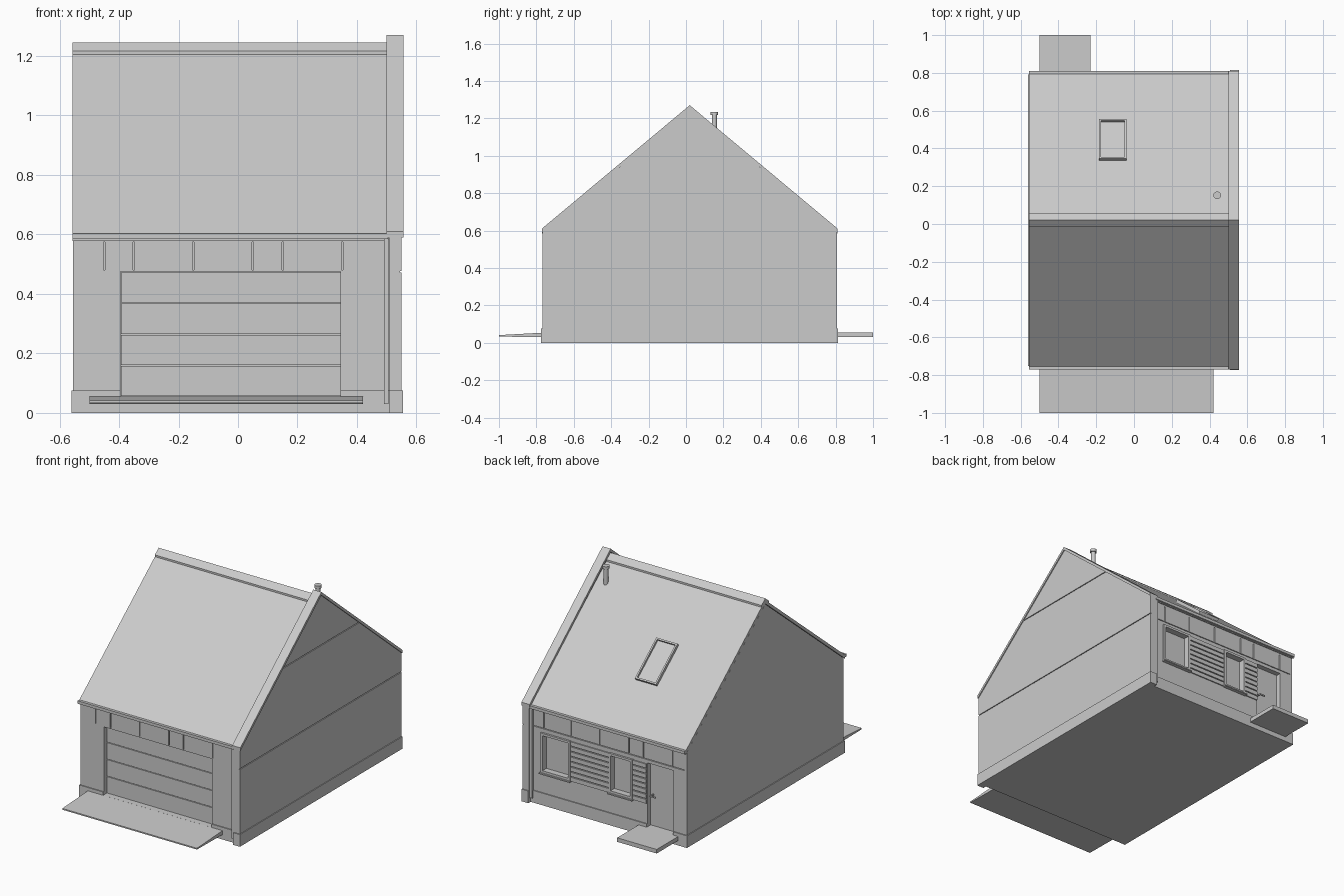
import bpy, bmesh, math

if "Cube" in bpy.data.objects:
    bpy.data.objects.remove(bpy.data.objects["Cube"])

grey = bpy.data.materials.new("light_grey")
grey.diffuse_color = (0.6, 0.6, 0.6, 1)
grey.use_nodes = True
grey.node_tree.nodes["Principled BSDF"].inputs["Base Color"].default_value = grey.diffuse_color
RIDGE = 0.02                      # y of the ridge line
FRONT, BACK = -0.745, 0.785       # wall planes


def finish(name, bm):
    bmesh.ops.recalc_face_normals(bm, faces=bm.faces)
    me = bpy.data.meshes.new(name)
    bm.to_mesh(me)
    bm.free()
    me.materials.append(grey)
    ob = bpy.data.objects.new(name, me)
    bpy.context.collection.objects.link(ob)
    return ob


def add_box(bm, x0, x1, y0, y1, z0, z1):
    vs = bmesh.ops.create_cube(bm, size=1)["verts"]
    for v in vs:
        v.co = ((x0 + x1) / 2 + v.co.x * (x1 - x0),
                (y0 + y1) / 2 + v.co.y * (y1 - y0),
                (z0 + z1) / 2 + v.co.z * (z1 - z0))


def boxes(name, *dims):
    bm = bmesh.new()
    for d in dims:
        add_box(bm, *d)
    return finish(name, bm)


def prism(name, profile, x0, x1):
    """Extrude a (y, z) profile along x."""
    bm = bmesh.new()
    f = bm.faces.new([bm.verts.new((x0, y, z)) for y, z in profile])
    ext = bmesh.ops.extrude_face_region(bm, geom=[f])["geom"]
    for v in ext:
        if isinstance(v, bmesh.types.BMVert):
            v.co.x = x1
    return finish(name, bm)


def cut(ob, cutter):
    m = ob.modifiers.new("cut", "BOOLEAN")
    m.operation, m.solver, m.object = "DIFFERENCE", "EXACT", cutter
    bpy.context.view_layer.objects.active = ob
    bpy.ops.object.modifier_apply(modifier=m.name)


def house(half, eave, top, z0=0.0):
    return [(RIDGE - half, z0), (RIDGE + half, z0), (RIDGE + half, eave),
            (RIDGE, top), (RIDGE - half, eave)]


def chevron(half, eave, top, t):
    return [(RIDGE - half, eave), (RIDGE, top), (RIDGE + half, eave),
            (RIDGE + half, eave - t), (RIDGE, top - t), (RIDGE - half, eave - t)]


# main body and its plinth
body = prism("house_body", house(0.765, 0.585, 1.21), -0.555, 0.512)
plinth = boxes("plinth", (-0.56, 0.512, FRONT - 0.006, BACK + 0.006, 0, 0.075))

# openings: garage door, back door and two windows
WIN = [(0.235, 0.437), (-0.19, -0.028)]
openings = [(-0.395, 0.345, FRONT - 0.05, FRONT + 0.05, 0.055, 0.475),
            (-0.465, -0.285, BACK - 0.045, BACK + 0.05, 0.055, 0.45)]
openings += [(a + 0.012, b - 0.012, BACK - 0.03, BACK + 0.05, 0.215, 0.435) for a, b in WIN]
# panel seams under the eaves
s = 0.0025
seams = [(x - s, x + s, FRONT - 0.02, FRONT + 0.008, 0.48, 0.575)
         for x in (-0.45, -0.35, -0.15, 0.05, 0.15, 0.35)]
seams += [(x - s, x + s, BACK - 0.008, BACK + 0.02, 0.476, 0.575)
          for x in (0.42, 0.235, 0.04, -0.16, -0.26, -0.46)]
seams.append((-0.54, 0.5, BACK - 0.008, BACK + 0.02, 0.47, 0.4745))
cutter = boxes("opening_cutter", *openings, *seams)
cutter.hide_render = True
cut(body, cutter)
cut(plinth, cutter)
bpy.data.objects.remove(cutter)

# raised gable wall on the right, with seams, coping and plinth
gable = prism("gable_wall", house(0.788, 0.60, 1.255), 0.508, 0.55)
cutter = boxes("seam_cutter", *[(0.544, 0.6, -1, 1, z, z + 0.005) for z in (0.472, 0.935)])
cutter.hide_render = True
cut(gable, cutter)
bpy.data.objects.remove(cutter)
prism("gable_coping", chevron(0.791, 0.61, 1.27, 0.02), 0.50, 0.556)
boxes("gable_plinth", (0.508, 0.555, RIDGE - 0.794, RIDGE + 0.794, 0, 0.075))

# roof, ridge cap and gutters
prism("roof", chevron(0.777, 0.60, 1.235, 0.022), -0.556, 0.505)
prism("ridge_cap", chevron(0.037, 1.216, 1.246, 0.015), -0.556, 0.502)
for name, side in (("front_gutter", -1), ("back_gutter", 1)):
    y0, y1 = sorted((RIDGE + side * 0.762, RIDGE + side * 0.79))
    boxes(name, (-0.556, 0.505, y0, y1, 0.585, 0.603))
    y0, y1 = sorted((RIDGE + side * 0.766, RIDGE + side * 0.783))
    boxes(name.replace("gutter", "downpipe"), (0.49, 0.506, y0, y1, 0.03, 0.588))

# sectional garage door
h = 0.42 / 4
boxes("garage_door", *[(-0.394, 0.344, FRONT + 0.03, FRONT + 0.051,
                        0.056 + i * h, 0.056 + (i + 1) * h - 0.004) for i in range(4)])

# window frames and sills
for i, (a, b) in enumerate(WIN):
    y0, y1, t = BACK - 0.012, BACK + 0.012, 0.014
    boxes(f"window_frame_{i + 1}",
          (a, a + t, y0, y1, 0.203, 0.447), (b - t, b, y0, y1, 0.203, 0.447),
          (a + t, b - t, y0, y1, 0.433, 0.447), (a + t, b - t, y0, y1, 0.203, 0.217),
          (a - 0.004, b + 0.004, y0, y1 + 0.01, 0.196, 0.203))

# horizontal slats between the windows and the door
pitch = 0.25 / 8
boxes("wall_slats", *[(a, b, BACK - 0.002, BACK + 0.007, 0.20 + i * pitch, 0.20 + (i + 1) * pitch - 0.006)
                      for a, b in ((-0.028, 0.235), (-0.283, -0.19)) for i in range(8)])

# back door leaf with handle
boxes("back_door", (-0.462, -0.288, BACK - 0.046, BACK - 0.028, 0.058, 0.447))
boxes("door_handle", (-0.312, -0.306, BACK - 0.03, BACK + 0.004, 0.247, 0.255),
      (-0.345, -0.306, BACK - 0.002, BACK + 0.006, 0.247, 0.255))

# sloping garage apron and back step
prism("garage_apron", [(-1, 0.033), (FRONT, 0.03), (FRONT, 0.055), (-1, 0.041)], -0.50, 0.42)
boxes("back_step", (-0.50, -0.23, BACK, 1.0, 0.03, 0.055))

# skylight frame and glass lying on the back slope
slope = math.atan2(0.635, 0.777)
L, w, t = 0.21 / math.cos(slope) / 2, 0.0725, 0.01
sky = boxes("skylight_frame", (-w, -w + t, -L, L, -0.01, 0.018), (w - t, w, -L, L, -0.01, 0.018),
            (-w + t, w - t, -L, -L + t, -0.01, 0.018), (-w + t, w - t, L - t, L, -0.01, 0.018))
glass = boxes("skylight_glass", (-w + t, w - t, -L + t, L - t, -0.004, 0.005))
for ob in (sky, glass):
    ob.location = (-0.1125, 0.44, 1.235 - 0.42 * math.tan(slope))
    ob.rotation_euler.x = -slope

# flue pipe with cap
bm = bmesh.new()
for r, z0, z1 in ((0.013, 1.08, 1.22), (0.02, 1.217, 1.234)):
    vs = bmesh.ops.create_cone(bm, cap_ends=True, segments=24, radius1=r, radius2=r, depth=z1 - z0)["verts"]
    bmesh.ops.translate(bm, vec=(0.44, 0.152, (z0 + z1) / 2), verts=vs)
flue = finish("flue_pipe", bm)
bpy.ops.object.select_all(action="DESELECT")
flue.select_set(True)
bpy.context.view_layer.objects.active = flue
bpy.ops.object.shade_smooth_by_angle()
